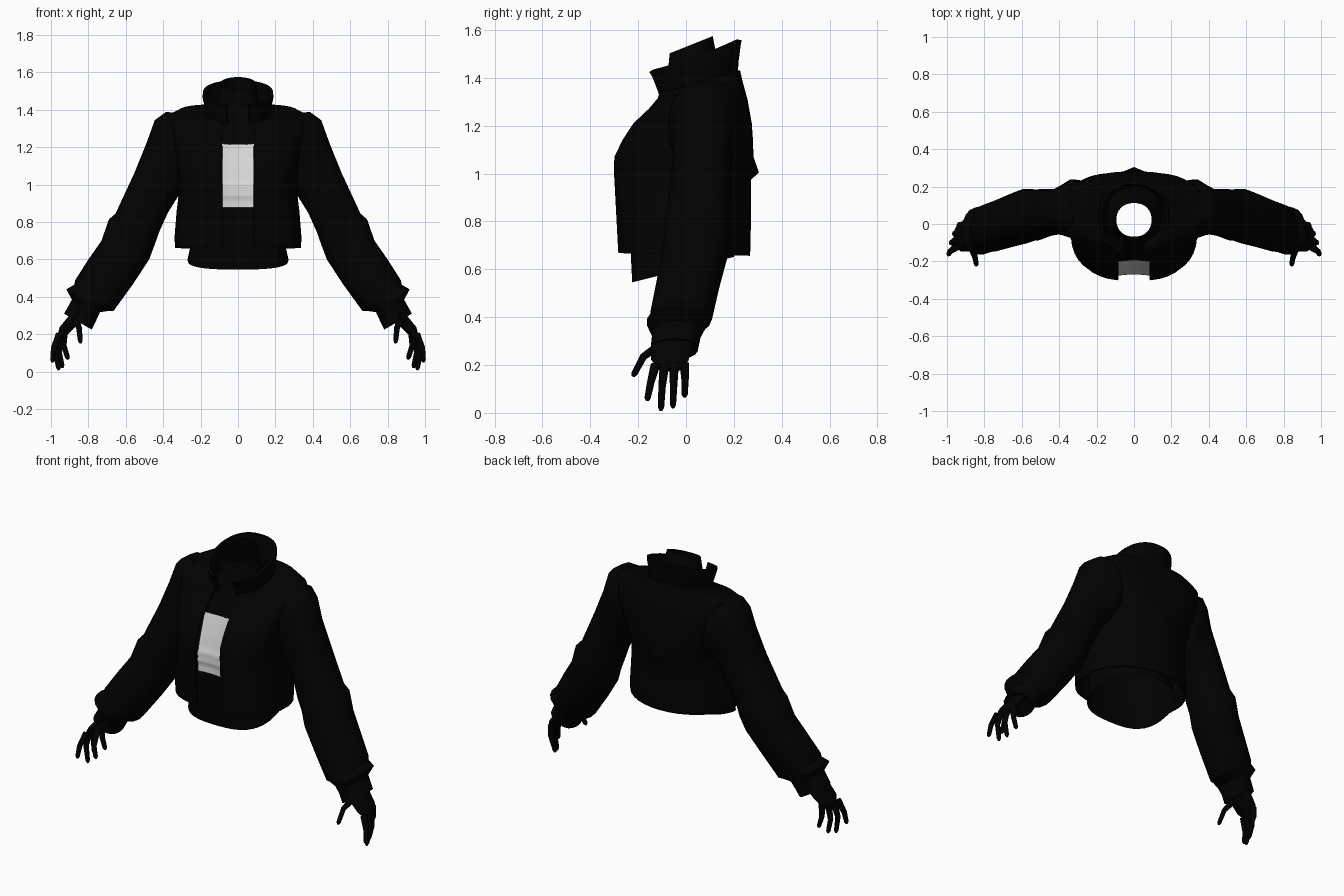
import bpy, bmesh, math
from mathutils import Vector

if "Cube" in bpy.data.objects:
    bpy.data.objects.remove(bpy.data.objects["Cube"])


def material(name, value):
    m = bpy.data.materials.new(name)
    m.diffuse_color = (value, value, value, 1)
    m.use_nodes = True
    m.node_tree.nodes["Principled BSDF"].inputs["Base Color"].default_value = m.diffuse_color
    return m


BLACK = material("black cloth", 0.0003)
GREY = material("light grey cloth", 0.68)


def add_rings(bm, rings, closed=False, caps=()):
    """Skin a list of point rings with quads; caps lists the rows to fill."""
    rows = [[bm.verts.new(p) for p in r] for r in rings]
    n = len(rows[0])
    for a, b in zip(rows, rows[1:]):
        for i in range(n if closed else n - 1):
            j = (i + 1) % n
            bm.faces.new((a[i], a[j], b[j], b[i]))
    for c in caps:
        bm.faces.new(rows[c])


def finish(bm, name, mat, thick=0, recalc=False, angle=40):
    if recalc:
        bmesh.ops.recalc_face_normals(bm, faces=bm.faces)
    me = bpy.data.meshes.new(name)
    bm.to_mesh(me)
    bm.free()
    me.materials.append(mat)
    ob = bpy.data.objects.new(name, me)
    bpy.context.collection.objects.link(ob)
    bpy.ops.object.select_all(action='DESELECT')
    ob.select_set(True)
    bpy.context.view_layer.objects.active = ob
    mod = ob.modifiers.new("mirror", 'MIRROR')
    mod.merge_threshold = 0.0005
    bpy.ops.object.modifier_apply(modifier=mod.name)
    if thick:
        mod = ob.modifiers.new("thickness", 'SOLIDIFY')
        mod.thickness = thick
        mod.offset = -1
        bpy.ops.object.modifier_apply(modifier=mod.name)
    bpy.ops.object.shade_smooth_by_angle(angle=math.radians(angle))


def half_ring(z, w, front, back, slope=0, gap=0, n=2.8, n_back=None, steps=18):
    """Right half of a rounded outline, from the front to the back centre."""
    n_back = n_back or n
    t0 = math.asin((gap / w) ** (n / 2)) if gap else 0
    yc = (front + back) / 2
    pts = []
    for i in range(steps + 1):
        t = t0 + (math.pi - t0) * i / steps
        c = math.cos(t)
        e = 2 / (n if c > 0 else n_back)
        x = 0 if i == steps else w * max(math.sin(t), 0) ** e
        y = yc + ((front - yc) if c > 0 else (back - yc)) * abs(c) ** e
        pts.append((x, y, z + slope * y))
    return pts


# jacket body, open down the front; last value is the fullness of the back
jacket = [(0.662, .338, -.285, .268, -.02, 2), (0.72, .34, -.288, .27, 0, 2),
          (0.85, .33, -.295, .272, 0, 2), (0.975, .315, -.302, .272, 0, 2.2),
          (1.005, .315, -.304, .28, 0, 2.3), (1.07, .32, -.302, .282, 0, 2.6),
          (1.14, .33, -.268, .28, 0, 3), (1.21, .345, -.222, .275, 0, 3.5),
          (1.285, .375, -.155, .258, .08, 3.5), (1.34, .385, -.12, .235, .22, 3.2),
          (1.368, .32, -.113, .226, .28, 3), (1.37, .24, -.112, .222, .28, 2.8),
          (1.37, .175, -.112, .218, .28, 2.5)]
rings = [half_ring(z, w, f, b, s, .085, 2.8, nb) for z, w, f, b, s, nb in jacket]
rings[4][-1] = (0, .305, 1.005)  # pinch at the middle of the back
bm = bmesh.new()
add_rings(bm, rings)
finish(bm, "jacket_body", BLACK, thick=.01)

# standing collar, tilted towards the front
collar = [(1.345, .165, -.115, .215, .27), (1.40, .178, -.13, .22, .32),
          (1.455, .19, -.148, .228, .34), (1.478, .188, -.16, .232, .345)]
bm = bmesh.new()
add_rings(bm, [half_ring(z, w, f, b, s, .06, 2.3) for z, w, f, b, s in collar])
finish(bm, "collar", BLACK, thick=.02)

# inner shirt running up into the neck tube
shirt = [(0.602, .27, -.225, .2, .25), (0.69, .25, -.232, .2, 0), (0.88, .25, -.254, .2, 0),
         (1.0, .26, -.25, .2, 0), (1.10, .26, -.225, .2, 0), (1.22, .25, -.186, .2, 0),
         (1.34, .17, -.10, .18, .1), (1.41, .115, -.08, .135, .3), (1.53, .094, -.068, .112, .4)]
bm = bmesh.new()
add_rings(bm, [half_ring(z, w, f, b, s, 0, 2.2 if z > 1.3 else 2.8, 2.2) for z, w, f, b, s in shirt])
finish(bm, "inner_shirt", BLACK)

# pale chest panel with soft folds near its lower edge
panel = [(.877, -.262), (.905, -.26), (.93, -.26), (.95, -.27), (.965, -.259), (.985, -.27),
         (1.005, -.258), (1.05, -.248), (1.10, -.233), (1.16, -.214), (1.22, -.193)]
bm = bmesh.new()
add_rings(bm, [[(x, y - .9 * x * x, z - (.006 * (1 - (x / .09) ** 2) if z > 1.2 else 0))
                for x in [.0885 * k / 5 for k in range(6)]] for z, y in panel])
finish(bm, "chest_panel", GREY, angle=80)

# sleeves: outer point (x, z), inner point (x, z), front y, back y
sleeve = [(.33, 1.385, .25, 1.05, -.07, .235), (.385, 1.388, .275, 1.0, -.075, .24),
          (.445, 1.345, .30, .965, -.06, .21), (.49, 1.22, .325, .93, -.055, .19),
          (.555, 1.06, .375, .85, -.065, .19), (.655, .845, .42, .75, -.09, .182),
          (.69, .815, .445, .68, -.09, .188), (.73, .70, .475, .60, -.105, .172),
          (.80, .60, .56, .47, -.125, .14), (.87, .49, .665, .325, -.15, .11),
          (.875, .465, .69, .325, -.15, .10), (.918, .44, .738, .318, -.165, .09),
          (.888, .385, .76, .27, -.14, .062), (.93, .31, .782, .225, -.145, .05),
          (.91, .31, .80, .245, -.12, .03)]
bm = bmesh.new()
rings = []
for xo, zo, xi, zi, f, b in sleeve:
    ring = []
    for k in range(18):
        c, s = math.cos(k * math.tau / 18), math.sin(k * math.tau / 18)
        c, s = [math.copysign(abs(v) ** .85, v) for v in (c, s)]
        ring.append(((xo + xi) / 2 + c * (xo - xi) / 2, (f + b) / 2 + s * (b - f) / 2,
                     (zo + zi) / 2 + c * (zo - zi) / 2))
    rings.append(ring)
add_rings(bm, rings, True, [0, -1])
finish(bm, "sleeves", BLACK, recalc=True)


def tube(bm, path, radii, wide=1, sides=8):
    """Tapered tube along a path; wide stretches it along y."""
    pts = [Vector(p) for p in path]
    rings = []
    for i, p in enumerate(pts):
        d = (pts[min(i + 1, len(pts) - 1)] - pts[max(i - 1, 0)]).normalized()
        u = d.cross(Vector((0, 1, 0))).normalized()
        v = u.cross(d).normalized()
        rings.append([p + radii[i] * (math.cos(a) * u + wide * math.sin(a) * v)
                      for a in [k * math.tau / sides for k in range(sides)]])
    add_rings(bm, rings, True, [0, -1])


# hands: palm, four fingers and thumb
bm = bmesh.new()
tube(bm, [(.86, -.055, .31), (.885, -.062, .27), (.93, -.068, .22), (.95, -.067, .18)],
     [.034, .033, .03, .018], 2.6, 12)
fingers = [((.955, -.128, .20), (.985, -.148, .125), (.992, -.163, .05)),
           ((.955, -.09, .20), (.975, -.10, .11), (.958, -.105, .008)),
           ((.945, -.05, .20), (.958, -.052, .11), (.938, -.055, .02)),
           ((.93, -.008, .21), (.932, -.004, .14), (.908, -.006, .065)),
           ((.87, -.12, .275), (.85, -.178, .235), (.842, -.222, .152))]
for a, b, c in fingers:
    tip = Vector(b).lerp(Vector(c), .85)
    tube(bm, [a, b, tip, c], [.02, .0155, .013, .006])
finish(bm, "hands", BLACK, recalc=True, angle=60)
